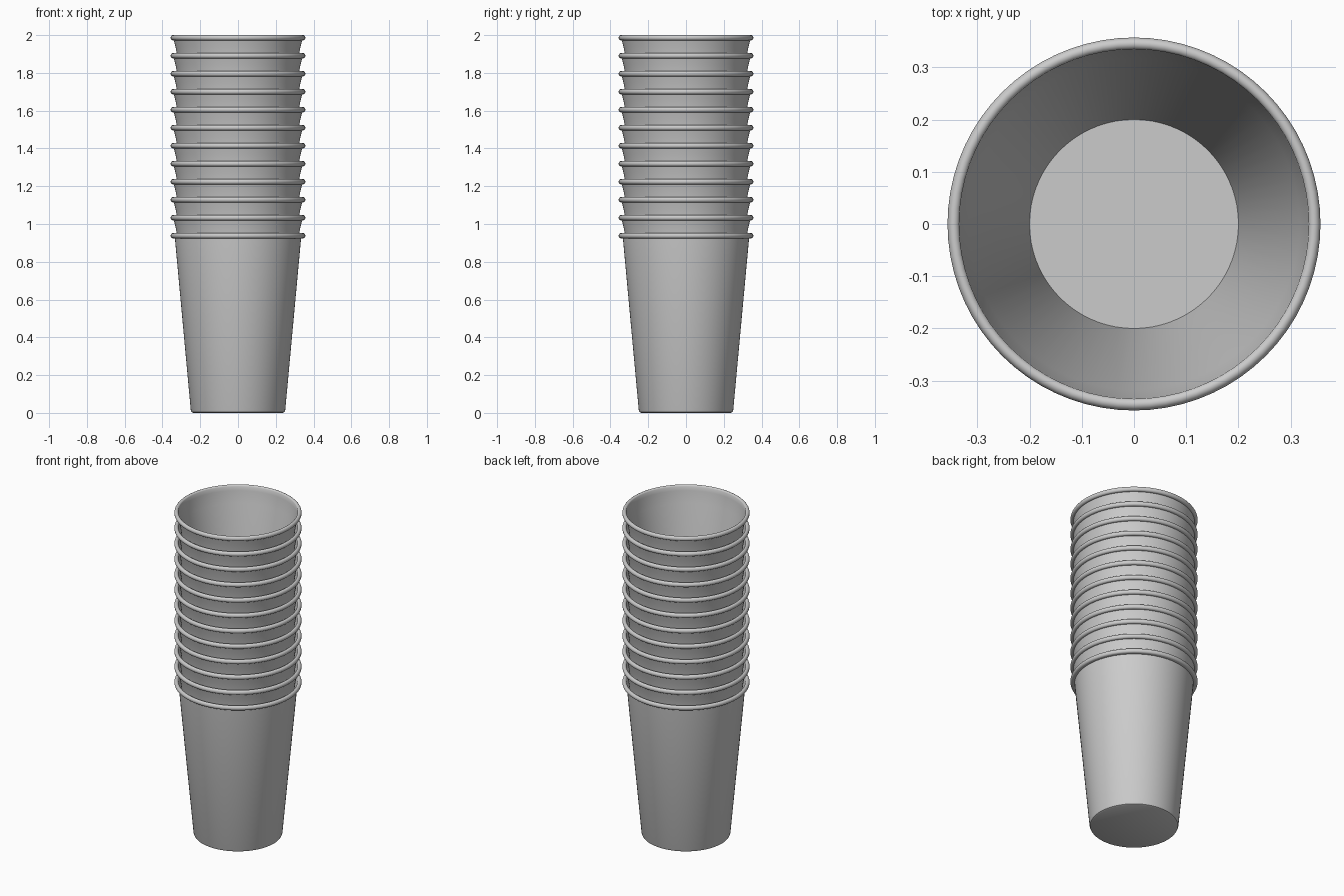
import bpy, bmesh, math

if "Cube" in bpy.data.objects:
    bpy.data.objects.remove(bpy.data.objects["Cube"])

CUPS, STEP, HEIGHT, SIDES = 12, 0.0953, 0.952, 72


def lathe(name, profile, z):
    """Revolve an (r, z) profile around the z axis; zero radius ends become poles."""
    bm = bmesh.new()
    rings = []
    for r, h in profile:
        if r == 0:
            rings.append([bm.verts.new((0, 0, h))] * SIDES)
        else:
            rings.append([bm.verts.new((r * math.cos(2 * math.pi * i / SIDES),
                                        r * math.sin(2 * math.pi * i / SIDES), h))
                          for i in range(SIDES)])
    for a, b in zip(rings, rings[1:]):
        for i in range(SIDES):
            j = (i + 1) % SIDES
            bm.faces.new(list(dict.fromkeys((a[i], a[j], b[j], b[i]))))
    bmesh.ops.recalc_face_normals(bm, faces=bm.faces)
    mesh = bpy.data.meshes.new(name)
    bm.to_mesh(mesh)
    bm.free()
    obj = bpy.data.objects.new(name, mesh)
    bpy.context.collection.objects.link(obj)
    obj.location.z = z
    bpy.context.view_layer.objects.active = obj
    obj.select_set(True)
    bpy.ops.object.shade_smooth_by_angle(angle=math.radians(40))
    obj.select_set(False)


# Rolled lip: bead cross-section running from the outer wall round to the inner wall
bead = [(0.345 + 0.012 * math.cos(math.radians(a)),
         HEIGHT - 0.014 + 0.014 * math.sin(math.radians(a)))
        for a in range(-90, 151, 24)]

# Bottom cup: wide base with a small rounded edge
base_outer = [(0, 0), (0.238, 0), (0.246, 0.004), (0.25, 0.014), (0.334, 0.924)]
base_inner = [(0.328, 0.92), (0.24, 0.02), (0, 0.02)]
lathe("bottom_cup", base_outer + bead + base_inner, 0)

# Nested cups: steeper taper so each sits inside the one below
nest_outer = [(0, 0), (0.2, 0), (0.207, 0.01), (0.323, 0.85), (0.331, 0.89), (0.34, 0.924)]
nest_inner = [(0.334, 0.92), (0.317, 0.85), (0.2, 0.015), (0, 0.015)]
for k in range(1, CUPS):
    lathe(f"nested_cup_{k:02d}", nest_outer + bead + nest_inner, k * STEP)
